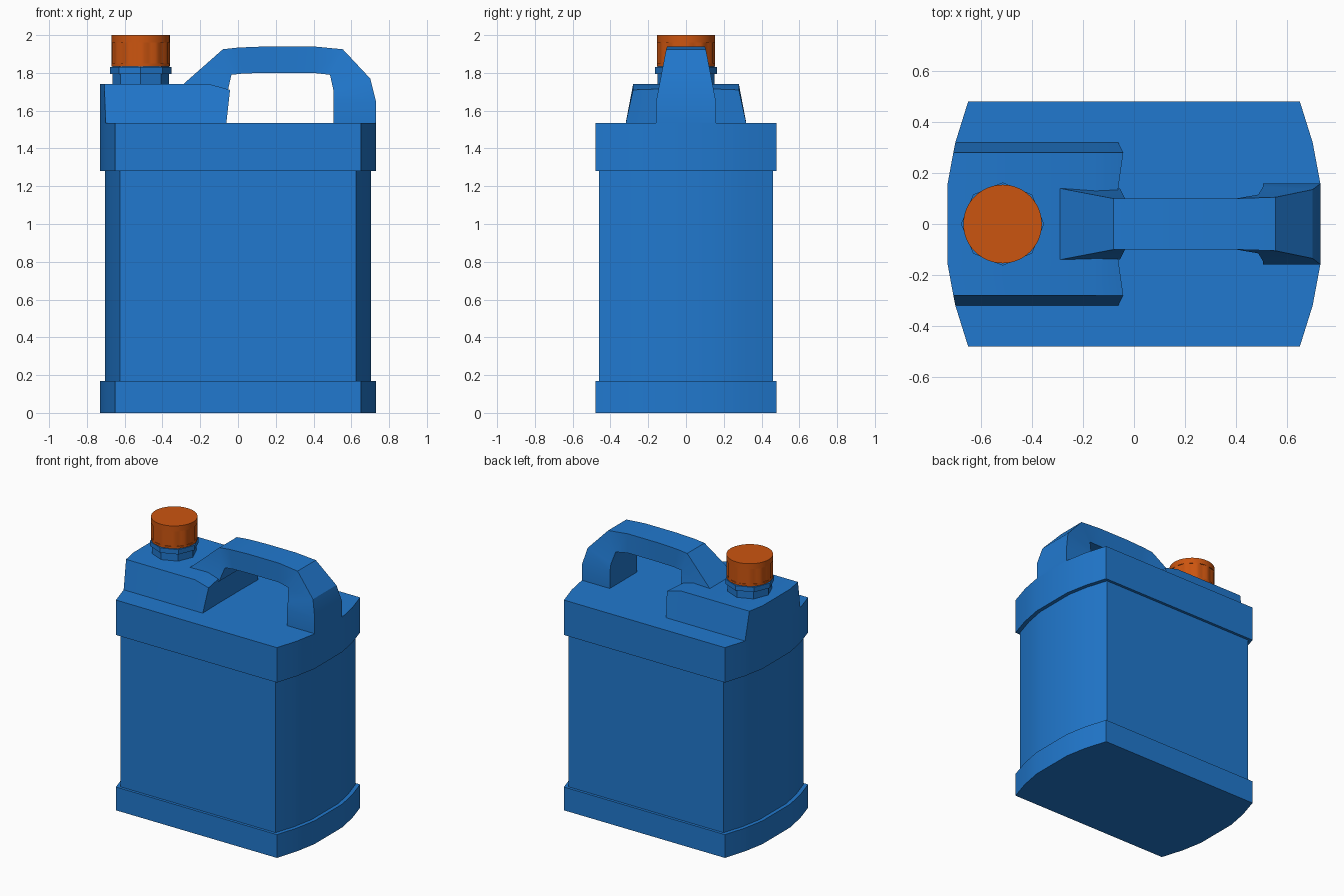
import bpy, bmesh
from math import cos, sin, pi, radians

if "Cube" in bpy.data.objects:
    bpy.data.objects.remove(bpy.data.objects["Cube"])


def material(name, color):
    m = bpy.data.materials.new(name)
    m.diffuse_color = color
    m.use_nodes = True
    m.node_tree.nodes["Principled BSDF"].inputs["Base Color"].default_value = m.diffuse_color
    return m


blue = material("blue_plastic", (0.015, 0.19, 0.62, 1))
orange = material("orange_plastic", (0.60, 0.09, 0.005, 1))


def make(name, verts, faces, mat):
    bm = bmesh.new()
    vs = [bm.verts.new(v) for v in verts]
    for f in faces:
        bm.faces.new([vs[i] for i in f])
    bmesh.ops.recalc_face_normals(bm, faces=bm.faces)
    me = bpy.data.meshes.new(name)
    bm.to_mesh(me)
    bm.free()
    me.shade_smooth()
    me.set_sharp_from_angle(angle=radians(25))
    me.materials.append(mat)
    ob = bpy.data.objects.new(name, me)
    bpy.context.collection.objects.link(ob)
    return ob


def loft(name, rings, mat):
    """Join equal-sized rings with quads and cap both ends."""
    n, m = len(rings[0]), len(rings)
    faces = [(r * n + i, r * n + (i + 1) % n, (r + 1) * n + (i + 1) % n, (r + 1) * n + i)
             for r in range(m - 1) for i in range(n)]
    faces += [tuple(range(n)), tuple(range((m - 1) * n, m * n))]
    return make(name, [v for ring in rings for v in ring], faces, mat)


# Container body: bowed-end outline with wider bands at base and shoulder
half = [(0.65, -0.48), (0.70, -0.32), (0.73, -0.16), (0.73, 0.16), (0.70, 0.32), (0.65, 0.48)]
outline = half + [(-x, -y) for x, y in half]


def body_ring(z, inset):
    sx, sy = (0.703 / 0.73, 0.46 / 0.48) if inset else (1, 1)
    return [(x * sx, y * sy, z) for x, y in outline]


loft("container_body", [body_ring(z, i) for z, i in
     [(0, 0), (0.17, 0), (0.17, 1), (1.28, 1), (1.28, 0), (1.535, 0)]], blue)

# Raised spout block, tapered on its long sides
base = [(-0.73, 0.16, 1.53), (-0.70, 0.32, 1.53), (-0.15, 0.32, 1.53),
        (-0.062, 0.32, 1.53), (-0.065, 0.14, 1.53)]
top = [(-0.73, 0.16, 1.74), (-0.708, 0.28, 1.74), (-0.15, 0.28, 1.74),
       (-0.042, 0.28, 1.71), (-0.062, 0.14, 1.715)]


def mirrored(half_ring):
    return half_ring + [(x, -y, z) for x, y, z in reversed(half_ring)]


n = 10
faces = [(i, (i + 1) % n, n + (i + 1) % n, n + i) for i in range(n)]
faces += [tuple(range(n)), (10, 11, 12, 17, 18, 19), (12, 13, 14, 15, 16, 17)]
make("spout_block", mirrored(base) + mirrored(top), faces, blue)

# Handle: sections of outer (x, z, half width) and inner (x, z, half width)
sections = [
    ((-0.29, 1.74, 0.14), (-0.055, 1.70, 0.14)),
    ((-0.08, 1.925, 0.10), (-0.035, 1.79, 0.10)),
    ((0.00, 1.934, 0.10), (0.03, 1.797, 0.10)),
    ((0.15, 1.94, 0.10), (0.15, 1.80, 0.10)),
    ((0.40, 1.94, 0.10), (0.40, 1.80, 0.10)),
    ((0.555, 1.925, 0.105), (0.487, 1.79, 0.115)),
    ((0.70, 1.77, 0.135), (0.505, 1.71, 0.145)),
    ((0.73, 1.65, 0.158), (0.505, 1.65, 0.158)),
    ((0.73, 1.53, 0.158), (0.505, 1.53, 0.158)),
]
loft("carry_handle", [[(ox, ow, oz), (ix, iw, iz), (ix, -iw, iz), (ox, -ow, oz)]
                      for (ox, oz, ow), (ix, iz, iw) in sections], blue)

# Neck and cap share one axis
CX = -0.515


def circle(r, z, n, rib=0):
    """Ring around the spout; rib pulls pairs of points inwards."""
    return [(CX + (r - rib * (i // 2 % 2)) * cos(2 * pi * i / n),
             (r - rib * (i // 2 % 2)) * sin(2 * pi * i / n), z) for i in range(n)]


# Eight-sided neck with a flange
loft("neck", [circle(r, z, 8) for r, z in
     [(0.15, 1.73), (0.15, 1.795), (0.163, 1.795), (0.163, 1.83), (0.15, 1.83), (0.15, 1.85)]], blue)

# Screw cap with grip ribs below a plain rim
loft("screw_cap", [circle(0.154, 1.835, 48), circle(0.154, 1.85, 48),
     circle(0.154, 1.85, 48, 0.006), circle(0.154, 1.96, 48, 0.006),
     circle(0.154, 1.96, 48), circle(0.154, 2.0, 48)], orange)
